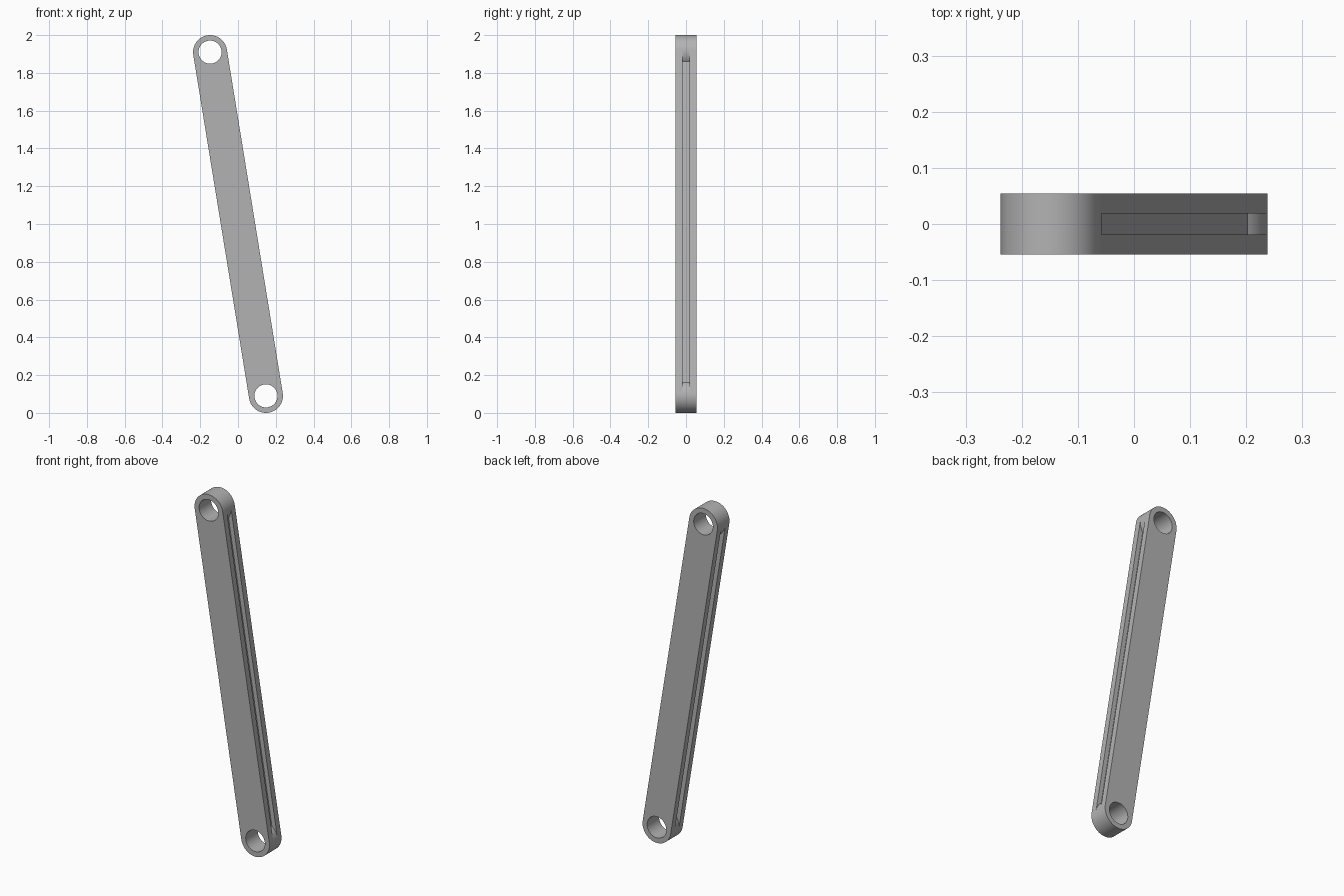
import bpy, bmesh
from math import sin, cos, acos, pi, hypot
from mathutils import Vector

if "Cube" in bpy.data.objects:
    bpy.data.objects.remove(bpy.data.objects["Cube"])

R, HOLE = 0.09, 0.061           # end boss and pin hole radii
HALF, GROOVE = 0.0545, 0.019    # half thickness of bar and of side groove
WEB = 0.065                     # half width of the web between the grooves
STEPS = 24

# Pin centres and the leaning bar axes
bottom, top = Vector((0.148, 0, R)), Vector((-0.148, 0, 2 - R))
along = (top - bottom).normalized()
across = Vector((along.z, 0, -along.x))
mid = (top + bottom) / 2
half_len = (top - bottom).length / 2

bm = bmesh.new()
cache = {}


def vert(u, v, y):
    """Shared vertex at bar coordinates (along, across, depth)."""
    key = (round(u, 5), round(v, 5), round(y, 5))
    if key not in cache:
        cache[key] = bm.verts.new(mid + along * u + across * v + Vector((0, y, 0)))
    return cache[key]


def loft(loops):
    """Join successive closed loops of equal length, skipping collapsed faces."""
    for a, b in zip(loops, loops[1:]):
        for i in range(len(a)):
            j = (i + 1) % len(a)
            corners = list(dict.fromkeys((a[i], a[j], b[j], b[i])))
            if len(corners) > 2:
                bm.faces.new(corners)


# Outline points: boss arcs run past the tangent down to the groove floor
extra = acos(WEB / R)
angles = [-pi / 2 - extra + extra * i / 10 for i in range(10)]
angles += [-pi / 2 + pi * i / (2 * STEPS) for i in range(2 * STEPS + 1)]
angles += [pi / 2 + extra * (i + 1) / 10 for i in range(10)]
web, outer = [], []
for end in (1, -1):
    for a in angles:
        u, v = half_len + R * cos(a), R * sin(a)
        web.append((end * u, end * v))
        flat = v if abs(a) <= pi / 2 else (R if a > 0 else -R)
        outer.append((end * u, end * flat))

# Outer wall with a groove down each long edge
levels = [(outer, -HALF), (outer, -GROOVE), (web, -GROOVE),
          (web, GROOVE), (outer, GROOVE), (outer, HALF)]
loft([[vert(u, v, y) for u, v in pts] for pts, y in levels])

# Pin holes
for end in (1, -1):
    ring = [(end * half_len + HOLE * cos(pi * i / STEPS), HOLE * sin(pi * i / STEPS))
            for i in range(2 * STEPS)]
    loft([[vert(u, v, y) for u, v in ring] for y in (-HALF, HALF)])

# Front and back faces, filled around the holes
for side in (-1, 1):
    rim = [e for e in bm.edges if e.is_boundary
           and all(abs(v.co.y - side * HALF) < 1e-4 for v in e.verts)]
    bmesh.ops.triangle_fill(bm, edges=rim, use_beauty=True, normal=(0, side, 0))

bmesh.ops.recalc_face_normals(bm, faces=bm.faces[:])
mesh = bpy.data.meshes.new("link_bar")
bm.to_mesh(mesh)
bm.free()

# Plain grey finish
grey = bpy.data.materials.new("plain grey")
grey.use_nodes = True
colour = (0.45, 0.45, 0.45, 1)
grey.diffuse_color = colour
grey.node_tree.nodes["Principled BSDF"].inputs["Base Color"].default_value = colour
mesh.materials.append(grey)

bar = bpy.data.objects.new("link_bar", mesh)
bpy.context.collection.objects.link(bar)
bpy.ops.object.select_all(action='DESELECT')
bar.select_set(True)
bpy.context.view_layer.objects.active = bar
bpy.ops.object.shade_smooth_by_angle(angle=pi / 6)
